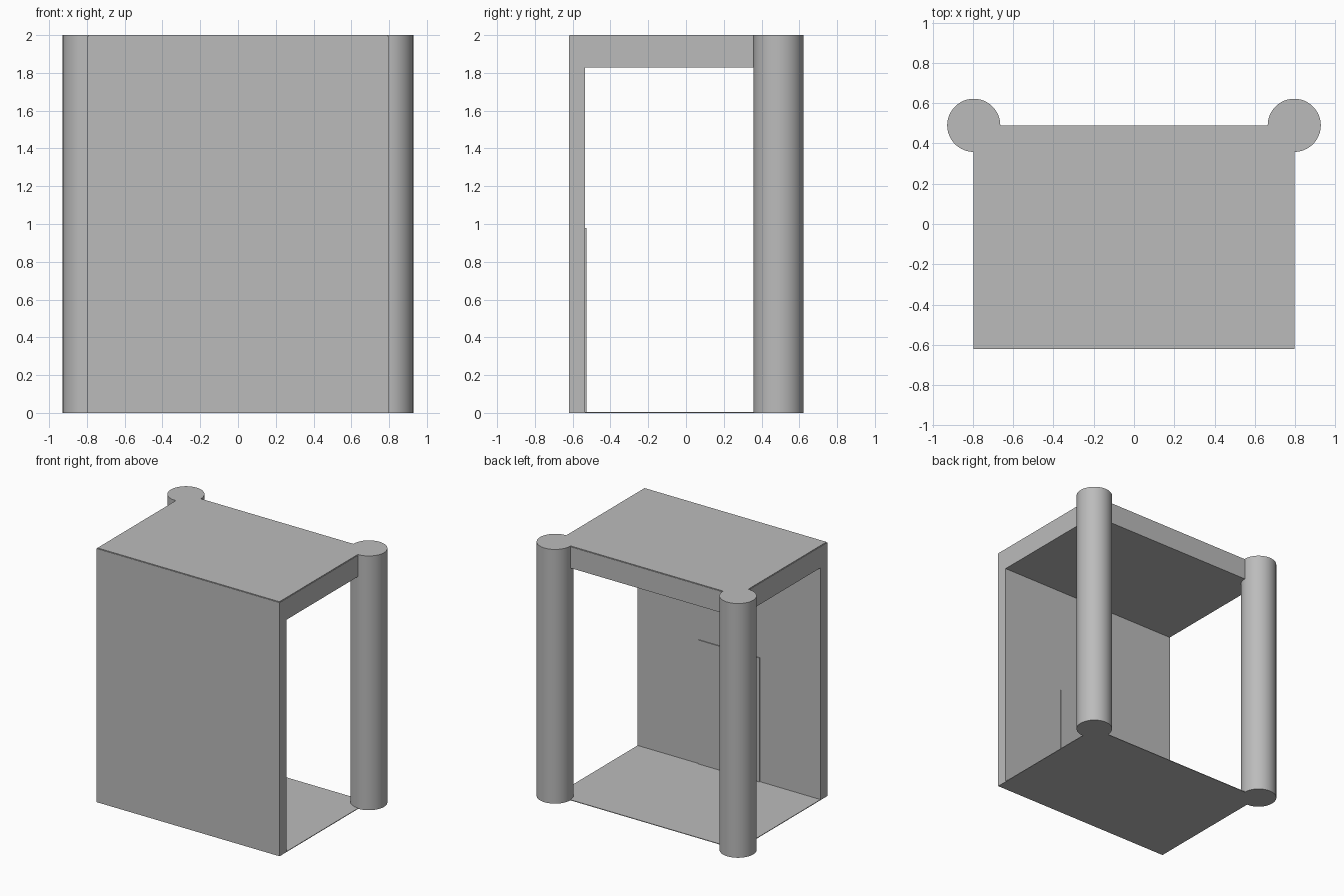
import bpy, bmesh, math

cube = bpy.data.objects.get("Cube")
if cube:
    bpy.data.objects.remove(cube, do_unlink=True)

grey = bpy.data.materials.new("mid_grey")
grey.use_nodes = True
GREY = (0.5, 0.5, 0.5, 1.0)
grey.diffuse_color = GREY
grey.node_tree.nodes["Principled BSDF"].inputs["Base Color"].default_value = GREY


def finish(name, bm):
    mesh = bpy.data.meshes.new(name)
    bm.to_mesh(mesh)
    bm.free()
    mesh.materials.append(grey)
    obj = bpy.data.objects.new(name, mesh)
    bpy.context.collection.objects.link(obj)
    return obj


def box(name, x, y, z):
    """Box from (min, max) pairs."""
    bm = bmesh.new()
    bmesh.ops.create_cube(bm, size=1)
    for v in bm.verts:
        v.co = [a[0] if c < 0 else a[1] for c, a in zip(v.co, (x, y, z))]
    return finish(name, bm)


def column(name, x, y, radius, height):
    bm = bmesh.new()
    bmesh.ops.create_cone(bm, cap_ends=True, segments=48, radius1=radius,
                          radius2=radius, depth=height)
    bmesh.ops.translate(bm, verts=bm.verts, vec=(x, y, height / 2))
    obj = finish(name, bm)
    bpy.ops.object.select_all(action='DESELECT')
    obj.select_set(True)
    bpy.context.view_layer.objects.active = obj
    bpy.ops.object.shade_smooth_by_angle(angle=math.radians(35))


W = 0.796                        # half width of the porch
FRONT, INNER, BACK = -0.62, -0.535, 0.49
SKIN = 0.005                     # thickness of the floor and roof sheets
LIP = 0.004                      # the roof sheet is set in from the slab edge

# Thin floor and roof sheets
box("floor", (-W, W), (INNER, BACK), (0, SKIN))
box("roof_sheet", (-W + LIP, W - LIP), (FRONT + LIP, BACK - LIP), (2 - SKIN, 2))

# Wall, deep roof slab and the door panel on the wall's inner face
box("wall", (-W, W), (FRONT, INNER), (0, 2 - SKIN))
box("roof_slab", (-W, W), (INNER, BACK), (1.828, 2 - SKIN))
box("door", (-0.268, 0.265), (INNER, INNER + 0.007), (SKIN, 0.98))

# Round columns at the open corners
for side, sign in (("left", 1), ("right", -1)):
    column(side + "_column", sign * 0.796, BACK, 0.132, 2.0)
